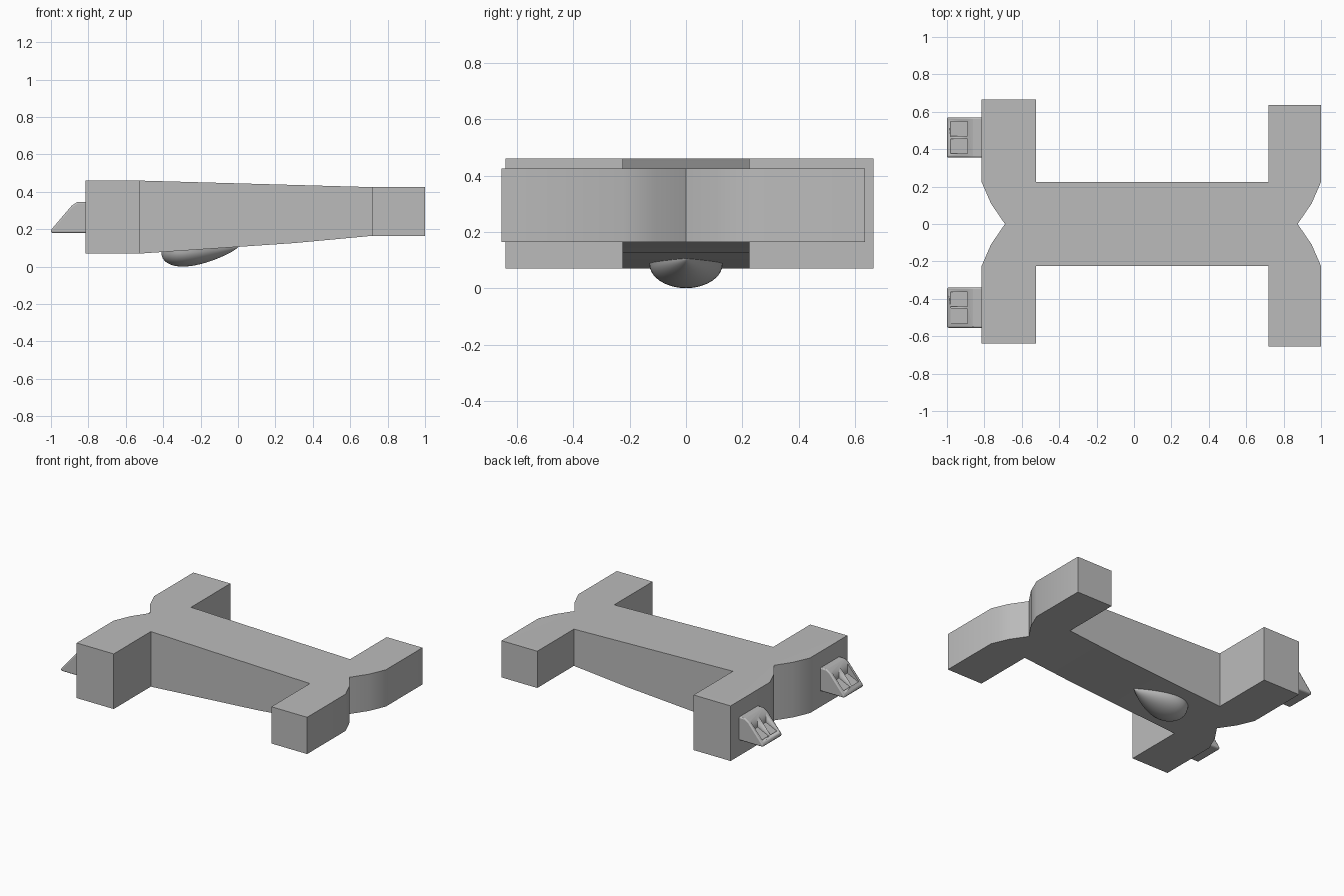
import bpy, bmesh, math

default = bpy.data.objects.get("Cube")
if default:
    bpy.data.objects.remove(default, do_unlink=True)

# Single grey finish
GREY = (0.5, 0.5, 0.5, 1)
grey = bpy.data.materials.new("plain grey")
grey.use_nodes = True
grey.diffuse_color = GREY
grey.node_tree.nodes["Principled BSDF"].inputs["Base Color"].default_value = GREY


def finish(name, bm, angle=30):
    """Turn a bmesh into a linked, smooth-by-angle object."""
    bmesh.ops.recalc_face_normals(bm, faces=bm.faces)
    mesh = bpy.data.meshes.new(name)
    bm.to_mesh(mesh)
    bm.free()
    mesh.materials.append(grey)
    obj = bpy.data.objects.new(name, mesh)
    bpy.context.scene.collection.objects.link(obj)
    bpy.ops.object.select_all(action="DESELECT")
    obj.select_set(True)
    bpy.context.view_layer.objects.active = obj
    bpy.ops.object.shade_smooth_by_angle(angle=math.radians(angle))
    return obj


def ramp(x, points):
    """Piecewise linear height along the length."""
    if x <= points[0][0]:
        return points[0][1]
    for (x0, z0), (x1, z1) in zip(points, points[1:]):
        if x <= x1:
            return z0 + (z1 - z0) * (x - x0) / (x1 - x0)
    return points[-1][1]


# Hull: two cross arms with notched ends, joined by a tapering spine
LEFT, RIGHT, BEND = -0.525, 0.72, 0.3
W = 0.225
UNDER = [(LEFT, 0.07), (BEND, 0.126), (RIGHT, 0.165)]
TOP = [(LEFT, 0.46), (RIGHT, 0.425)]


def cross_arm(inner, outer, direction, back, front):
    notch = [(0, W), (0.05, 0.11), (0.125, 0), (0.05, -0.11), (0, -W)]
    return ([(inner, back), (outer, back)]
            + [(outer + direction * dx, y) for dx, y in notch]
            + [(outer, front), (inner, front), (inner, -W), (inner, W)])


def spine(x0, x1):
    return [(x0, -W), (x1, -W), (x1, W), (x0, W)]


bm = bmesh.new()
for outline in (cross_arm(LEFT, -0.815, 1, 0.665, -0.64),
                cross_arm(RIGHT, 1.0, -1, 0.635, -0.655),
                spine(LEFT, BEND), spine(BEND, RIGHT)):
    bm.faces.new([bm.verts.new((x, y, 0)) for x, y in outline])
bmesh.ops.remove_doubles(bm, verts=bm.verts, dist=0.001)
rim = [e for e in bm.edges if len(e.link_faces) == 1]
lower = list(bm.verts)
twin = bmesh.ops.duplicate(bm, geom=lower + bm.edges[:] + bm.faces[:])["vert_map"]
for v in lower:
    v.co.z = ramp(v.co.x, UNDER)
    twin[v].co.z = ramp(v.co.x, TOP)
for e in rim:
    a, b = e.verts
    bm.faces.new((a, b, twin[b], twin[a]))
finish("hull", bm)


# Belly blister: half-round teardrop, blunt at -x and pointed at +x
def blister():
    bm = bmesh.new()
    rings, steps = 24, 20
    rows = []
    for i in range(1, rings):
        t = (1 - math.cos(math.pi * i / rings)) / 2
        x = -0.41 + 0.41 * t
        f = math.sin(math.pi * t ** 0.62)
        base = ramp(x, UNDER)
        row = []
        for j in range(steps + 1):
            a = math.pi * j / steps
            row.append(bm.verts.new((x, 0.13 * f ** 0.85 * math.cos(a),
                                     base - 0.086 * f ** 0.7 * math.sin(a))))
        rows.append(row)
    for r0, r1 in zip(rows, rows[1:]):
        for j in range(steps):
            bm.faces.new((r0[j], r0[j + 1], r1[j + 1], r1[j]))
    for row, x in ((rows[0], -0.41), (rows[-1], 0.0)):
        tip = bm.verts.new((x, 0, ramp(x, UNDER)))
        for j in range(steps):
            bm.faces.new((row[j], row[j + 1], tip))
    return finish("belly_blister", bm, 60)


blister()


# Nozzle pods: bevelled wedges with two pockets in the sloping face
def prism(name, profile, y, half):
    bm = bmesh.new()
    ends = [[bm.verts.new((x, y + s * half, z)) for x, z in profile] for s in (-1, 1)]
    for ring in ends:
        bm.faces.new(ring)
    n = len(profile)
    for i in range(n):
        k = (i + 1) % n
        bm.faces.new((ends[0][i], ends[0][k], ends[1][k], ends[1][i]))
    return finish(name, bm)


POD = [(-0.79, 0.18), (-1.0, 0.18), (-1.0, 0.196), (-0.89, 0.325),
       (-0.86, 0.345), (-0.79, 0.345)]
POCKET = [(-0.98, 0.213), (-0.89, 0.255), (-0.89, 0.4), (-0.98, 0.4)]


def pod(name, y):
    body = prism(name, POD, y, 0.1075)
    bevel = body.modifiers.new("rounded edges", "BEVEL")
    bevel.width, bevel.segments = 0.01, 2
    bevel.limit_method = "ANGLE"
    bevel.angle_limit = math.radians(35)
    cutters = [prism("pocket_cutter", POCKET, y + s * 0.046, 0.039) for s in (-1, 1)]
    for cutter in cutters:
        cutter.hide_render = True
        cut = body.modifiers.new("pocket", "BOOLEAN")
        cut.operation, cut.solver, cut.object = "DIFFERENCE", "EXACT", cutter
    # Bake the cuts, then drop the cutters
    graph = bpy.context.evaluated_depsgraph_get()
    baked = bpy.data.meshes.new_from_object(body.evaluated_get(graph))
    body.modifiers.clear()
    body.data = baked
    for cutter in cutters:
        bpy.data.objects.remove(cutter, do_unlink=True)


pod("back_nozzle_pod", 0.4625)
pod("front_nozzle_pod", -0.4475)
